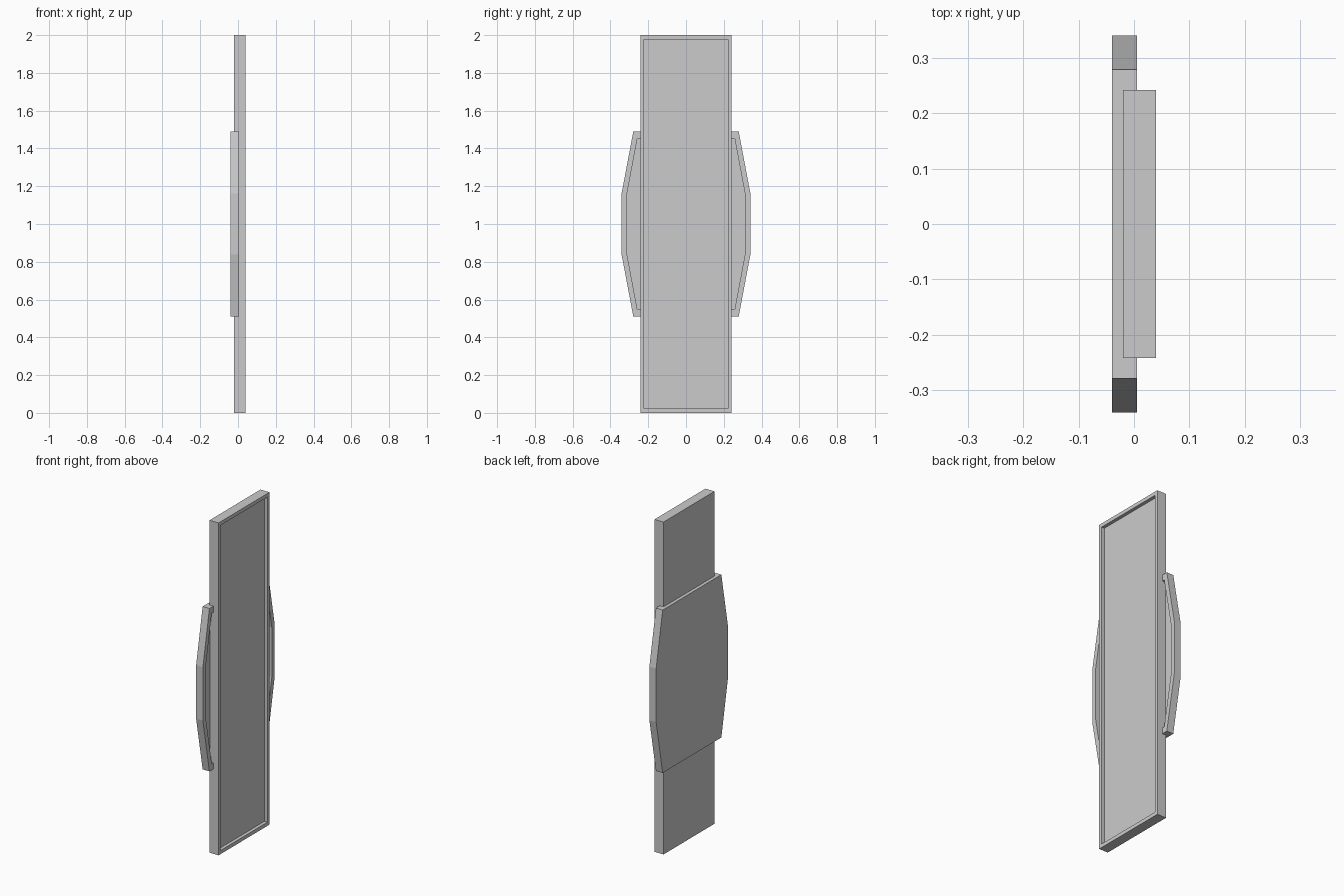
import bpy
import bmesh

if "Cube" in bpy.data.objects:
    bpy.data.objects.remove(bpy.data.objects["Cube"])


def recessed_plate(name, profile, centre_z, back, front, floor, scale_y, scale_z):
    """Prism from a (y, z) profile facing +x, with a tray-like recess in its front."""
    bm = bmesh.new()

    def ring(x, sy=1.0, sz=1.0):
        return [bm.verts.new((x, y * sy, centre_z + z * sz)) for y, z in profile]

    rings = [ring(back), ring(front),
             ring(front, scale_y, scale_z), ring(floor, scale_y, scale_z)]
    n = len(profile)
    # outer wall, rim, inner wall
    for a, b in zip(rings, rings[1:]):
        for i in range(n):
            j = (i + 1) % n
            bm.faces.new((a[i], a[j], b[j], b[i]))
    # back cover and recess floor
    bm.faces.new(rings[0])
    bm.faces.new(rings[-1])
    bmesh.ops.recalc_face_normals(bm, faces=bm.faces[:])
    mesh = bpy.data.meshes.new(name)
    bm.to_mesh(mesh)
    bm.free()
    obj = bpy.data.objects.new(name, mesh)
    bpy.context.collection.objects.link(obj)
    return obj


def mirrored(half):
    """Complete a right-hand (bottom to top) outline across the z axis."""
    return half + [(-y, z) for y, z in reversed(half)]


# tall rectangular panel
recessed_plate("tall_panel", mirrored([(0.242, -1.0), (0.242, 1.0)]),
               1.0, -0.02, 0.04, 0.02, 0.922, 0.978)

# eight-sided plate behind the panel
recessed_plate("back_plate",
               mirrored([(0.279, -0.49), (0.341, -0.161), (0.341, 0.161), (0.279, 0.49)]),
               1.0, -0.04, 0.005, -0.018, 0.922, 0.925)
